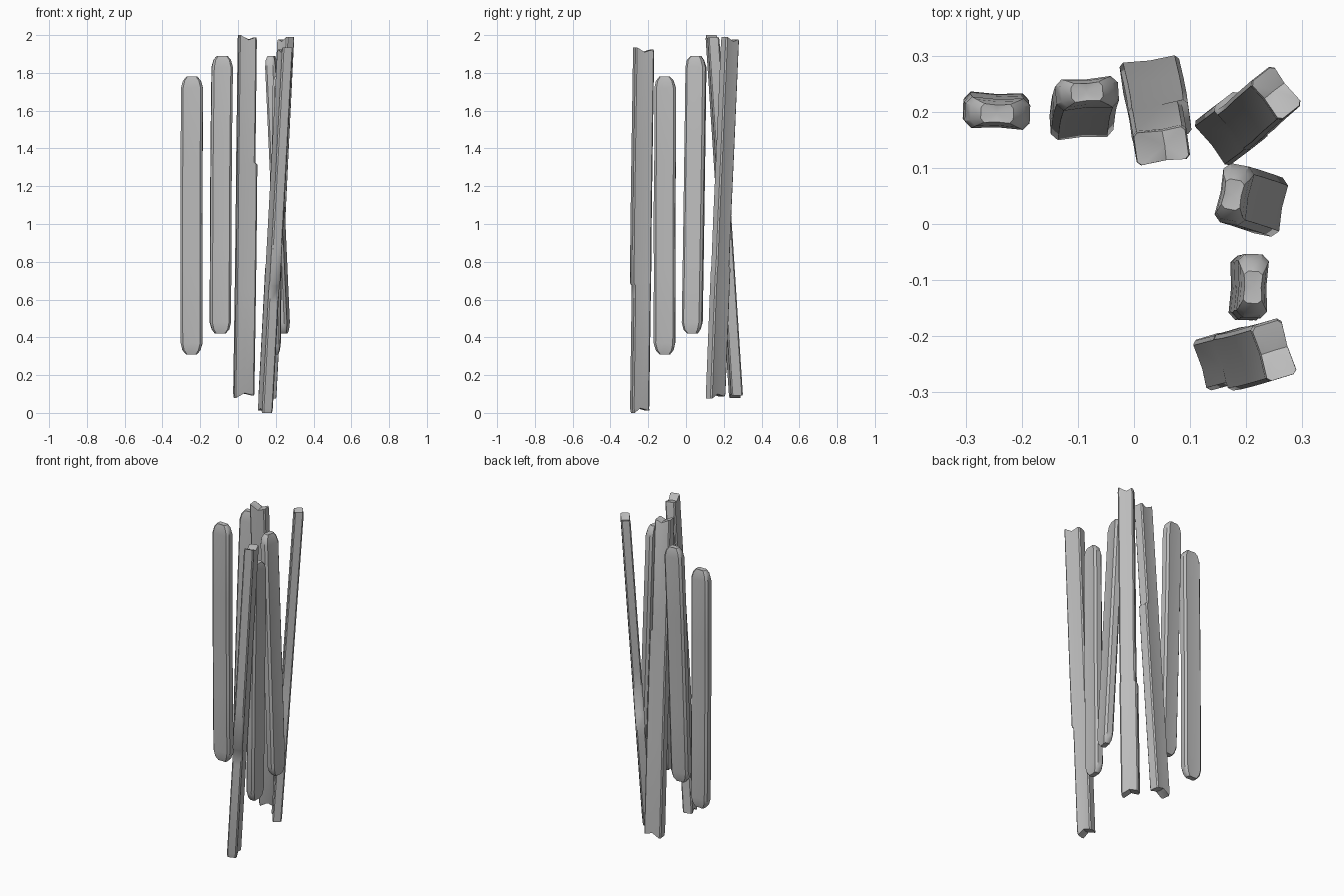
import bpy, bmesh, math, random
from mathutils import Vector, Matrix

random.seed(4)
if "Cube" in bpy.data.objects:
    bpy.data.objects.remove(bpy.data.objects["Cube"])

grey = bpy.data.materials.new("weathered_grey")
grey.use_nodes = True
grey.diffuse_color = (0.5, 0.5, 0.5, 1)
grey.node_tree.nodes["Principled BSDF"].inputs["Base Color"].default_value = (0.5, 0.5, 0.5, 1)


def section(width, thick, chamfer):
    """Chamfered rectangle with a shallow groove down each broad face."""
    w, t, c = width / 2, thick / 2, chamfer
    half = [(w, -t + c), (w, t - c), (w - c, t), (0, t - 0.003), (c - w, t)]
    return half + [(-x, -y) for x, y in half]


def stake(name, bottom, top, width, thick, yaw, rounded=False, chip=None):
    """Loft a leaning timber between two end points, with worn ends."""
    bottom, top = Vector(bottom), Vector(top)
    length = top.z - bottom.z
    turn = Matrix.Rotation(math.radians(yaw), 3, 'Z')
    outline = section(width, thick, 0.012 if rounded else 0.007)

    # height along the timber, width scale, thickness scale
    if rounded:
        ends = [(0, 0.5, 0.6), (0.022, 0.82, 0.85), (0.06, 1, 1)]
    else:
        ends = [(0, 0.96, 0.94), (0.025, 1, 1)]
    rings = ends + [(length * f, 1, 1) for f in (0.3, 0.5, 0.7)]
    rings += [(length - h, sw, st) for h, sw, st in ends]
    if chip:
        h = chip[0] - bottom.z
        rings += [(h - 0.006, 1, 1), (h + 0.006, 1, 1)]
    rings.sort()

    bm = bmesh.new()
    loops = []
    for i, (h, sw, st) in enumerate(rings):
        centre = bottom.lerp(top, h / length)
        wobble = random.uniform(-0.002, 0.002)
        loop = []
        for x, y in outline:
            # a split edge steps inwards on one side of the chip
            if chip and x * chip[1] > width * 0.3 and (h + bottom.z - chip[0]) * chip[2] > 0:
                x -= chip[1] * 0.011
            z = 0
            if not rounded and i in (0, len(rings) - 1):
                sign = 1 if i else -1
                z = -sign * (0.025 if abs(x) < width / 4 else 0.012 if x > 0 else 0)
            loop.append(bm.verts.new(centre + turn @ Vector((x * sw + wobble, y * st, z))))
        loops.append(loop)
    n = len(outline)
    for a, b in zip(loops, loops[1:]):
        for j in range(n):
            k = (j + 1) % n
            bm.faces.new((a[j], a[k], b[k], b[j]))

    # end grain as a fan around a centre point
    for loop, point, sign in ((loops[0], bottom, -1), (loops[-1], top, 1)):
        dip = -0.004 if rounded else -0.022
        hub = bm.verts.new(point + Vector((0, 0, sign * dip)))
        for j in range(n):
            bm.faces.new((loop[j], loop[(j + 1) % n], hub))
    bmesh.ops.recalc_face_normals(bm, faces=bm.faces)

    mesh = bpy.data.meshes.new(name)
    bm.to_mesh(mesh)
    bm.free()
    mesh.materials.append(grey)
    obj = bpy.data.objects.new(name, mesh)
    bpy.context.collection.objects.link(obj)
    bpy.ops.object.select_all(action='DESELECT')
    obj.select_set(True)
    bpy.context.view_layer.objects.active = obj
    bpy.ops.object.shade_smooth_by_angle(angle=math.radians(40))


# rounded pickets along the back run
stake("back_outer_picket", (-0.245, 0.207, 0.31), (-0.245, 0.197, 1.78), 0.116, 0.056, -2, True)
stake("back_inner_picket", (-0.093, 0.178, 0.42), (-0.085, 0.235, 1.89), 0.112, 0.056, 4, True)

# rounded pickets along the side run
stake("side_inner_picket", (0.242, 0.033, 0.42), (0.176, 0.052, 1.89), 0.107, 0.056, 79, True)
stake("side_outer_picket", (0.197, -0.113, 0.31), (0.212, -0.112, 1.78), 0.114, 0.055, 88, True)

# square posts with split ends
stake("back_post", (0.03, 0.265, 0.08), (0.055, 0.14, 2.0), 0.107, 0.062, 8, chip=(1.32, 1, 1))
stake("corner_post", (0.156, 0.155, 0.075), (0.25, 0.238, 1.99), 0.1, 0.054, 128, chip=(0.77, 1, 1))
stake("front_post", (0.145, -0.25, 0.0), (0.25, -0.225, 1.935), 0.104, 0.058, 107, chip=(0.68, -1, -1))
